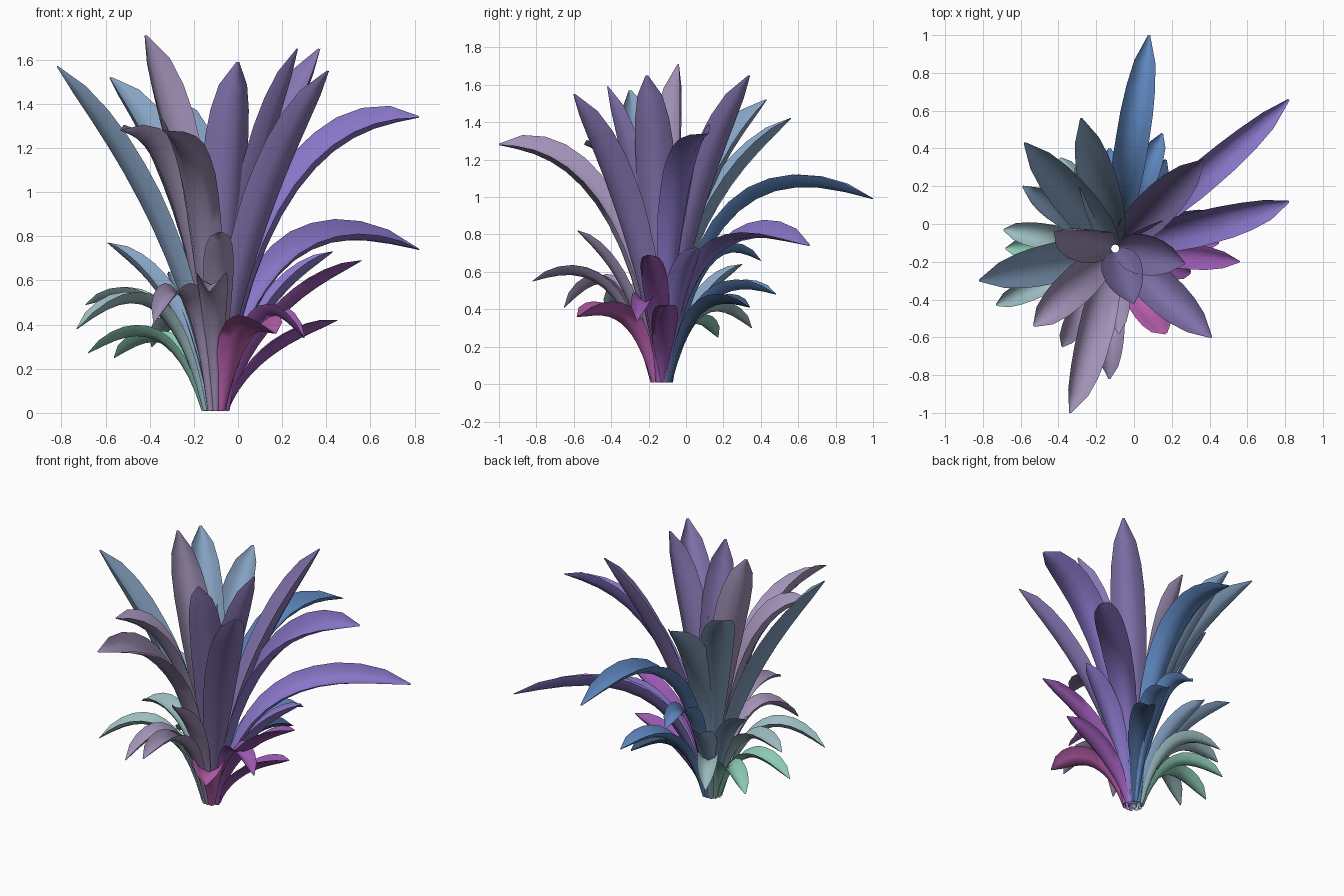
import bpy, bmesh, math
from mathutils import Vector

cube = bpy.data.objects.get("Cube")
if cube:
    bpy.data.objects.remove(cube, do_unlink=True)


def linear(v):
    v /= 255
    return v / 12.92 if v < 0.04 else ((v + 0.055) / 1.055) ** 2.4


def material(name, *rgb):
    colour = [linear(v) for v in rgb] + [1]
    mat = bpy.data.materials.new(name)
    mat.use_nodes = True
    mat.diffuse_color = colour
    mat.node_tree.nodes["Principled BSDF"].inputs["Base Color"].default_value = colour
    return mat


materials = {
    "violet": material("violet", 137, 118, 200),
    "lavender": material("lavender", 134, 118, 178),
    "mauve": material("mauve", 162, 146, 184),
    "steel": material("steel", 134, 162, 194),
    "blue": material("blue", 96, 137, 195),
    "navy": material("navy", 62, 86, 124),
    "teal": material("teal", 156, 188, 192),
    "green": material("green", 140, 202, 180),
    "magenta": material("magenta", 190, 98, 178),
    "orchid": material("orchid", 152, 88, 176),
}

CENTRE = Vector((-0.1, -0.13, 0.01))
STEPS = 12
# Blade half-width along its length, as (position, share of full half-width)
OUTLINE = [(0, 0.24), (0.2, 0.52), (0.4, 0.85), (0.6, 1), (0.8, 0.95), (0.92, 0.62), (1, 0.06)]
# Gutter-shaped cross-section: (sideways, lift)
SECTION = [(-1, 0.8), (-0.6, 0.28), (0, 0), (0.6, 0.28), (1, 0.8)]
# Growth habit: base radius, control point reach, control height ratio, full width
HABITS = {
    "upright": (0.015, 0.2, 0.58, 0.215),
    "bowed": (0.015, 0.1, 0.7, 0.21),
    "arched": (0.03, 0.21, 1.02, 0.2),
    "drooping": (0.045, 0.15, 1.4, 0.18),
    "short": (0.05, 0.22, 0.75, 0.14),
    "curled": (0.055, 0.28, 1.42, 0.14),
    "broad": (0.055, 0.28, 1.42, 0.2),
    "low": (0.06, 0.3, 2.05, 0.13),
}


def outline(t):
    for (a, wa), (b, wb) in zip(OUTLINE, OUTLINE[1:]):
        if t <= b:
            return wa + (wb - wa) * (t - a) / (b - a)


def leaf(name, colour, habit, tip, roll=0):
    """A gutter-shaped blade swept along a curve from the crown to its tip."""
    radius, reach, rise, width = HABITS[habit]
    tip = Vector(tip)
    out = Vector((tip.x - CENTRE.x, tip.y - CENTRE.y, 0)).normalized()
    flat_side = Vector((-out.y, out.x, 0))
    base = CENTRE + out * radius
    control = base.lerp(tip, reach)
    control.z = tip.z * rise
    bm = bmesh.new()
    rows = []
    for i in range(STEPS + 1):
        t = i / STEPS
        point = base * (1 - t) ** 2 + control * 2 * t * (1 - t) + tip * t * t
        tangent = ((control - base) * (1 - t) + (tip - control) * t).normalized()
        turn = math.radians(roll) * t
        up = tangent.cross(flat_side).normalized()
        side = flat_side * math.cos(turn) - up * math.sin(turn)
        normal = up * math.cos(turn) + flat_side * math.sin(turn)
        half = width / 2 * outline(t)
        rows.append([bm.verts.new(point + side * half * u + normal * half * (lift - 0.3))
                     for u, lift in SECTION])
    for low, high in zip(rows, rows[1:]):
        for j in range(len(low) - 1):
            bm.faces.new((low[j], high[j], high[j + 1], low[j + 1]))
    bmesh.ops.solidify(bm, geom=bm.faces[:], thickness=0.006)
    bmesh.ops.recalc_face_normals(bm, faces=bm.faces)
    # Keep every base on the ground
    for vert in bm.verts:
        vert.co.z = max(vert.co.z, 0)
    mesh = bpy.data.meshes.new(name)
    bm.to_mesh(mesh)
    bm.free()
    mesh.materials.append(materials[colour])
    obj = bpy.data.objects.new(name, mesh)
    bpy.context.collection.objects.link(obj)
    return obj


# Tall inner leaves: colour, habit, tip, optional roll in degrees
tall = [
    ("lavender", "upright", (0.41, -0.6, 1.55)),
    ("lavender", "upright", (0.37, 0.34, 1.65)),
    ("lavender", "upright", (0.27, -0.21, 1.65)),
    ("lavender", "upright", (0, -0.42, 1.59)),
    ("mauve", "upright", (-0.42, -0.04, 1.71), 40),
    ("steel", "upright", (-0.82, -0.3, 1.57)),
    ("steel", "bowed", (-0.58, 0.43, 1.52)),
    ("steel", "bowed", (-0.28, 0.56, 1.42)),
    ("mauve", "arched", (-0.53, -0.54, 1.28)),
    ("mauve", "arched", (-0.34, -1, 1.28), 30),
    ("violet", "arched", (0.82, 0.12, 1.34), -30),
    ("violet", "drooping", (0.82, 0.66, 0.74), -30),
    ("blue", "drooping", (0.08, 1, 0.99)),
]
# Short outer leaves
outer = [
    ("mauve", "short", (-0.08, -0.58, 0.82)),
    ("violet", "short", (0.43, 0.06, 0.73)),
    ("orchid", "short", (0.56, -0.2, 0.69)),
    ("blue", "curled", (-0.13, 0.4, 0.66)),
    ("steel", "short", (-0.59, 0.2, 0.77)),
    ("steel", "short", (-0.31, 0.3, 0.64)),
    ("mauve", "curled", (-0.13, -0.82, 0.55)),
    ("mauve", "low", (-0.38, -0.65, 0.41)),
    ("blue", "curled", (0.15, 0.48, 0.48)),
    ("navy", "curled", (0.17, 0.34, 0.41)),
    ("teal", "low", (-0.39, 0.35, 0.3)),
    ("teal", "curled", (-0.69, -0.03, 0.49)),
    ("teal", "low", (-0.73, -0.43, 0.38)),
    ("green", "low", (-0.68, -0.13, 0.27)),
    ("green", "low", (-0.56, 0.17, 0.25)),
    ("magenta", "broad", (0.17, -0.58, 0.36)),
    ("orchid", "short", (0.45, -0.1, 0.42)),
    ("orchid", "low", (0.3, -0.26, 0.34)),
]

leaves = [leaf(f"tall_leaf_{i}", *spec) for i, spec in enumerate(tall, 1)]
leaves += [leaf(f"outer_leaf_{i}", *spec) for i, spec in enumerate(outer, 1)]

bpy.ops.object.select_all(action="DESELECT")
for obj in leaves:
    obj.select_set(True)
bpy.context.view_layer.objects.active = leaves[0]
bpy.ops.object.shade_smooth_by_angle(angle=math.radians(60))
